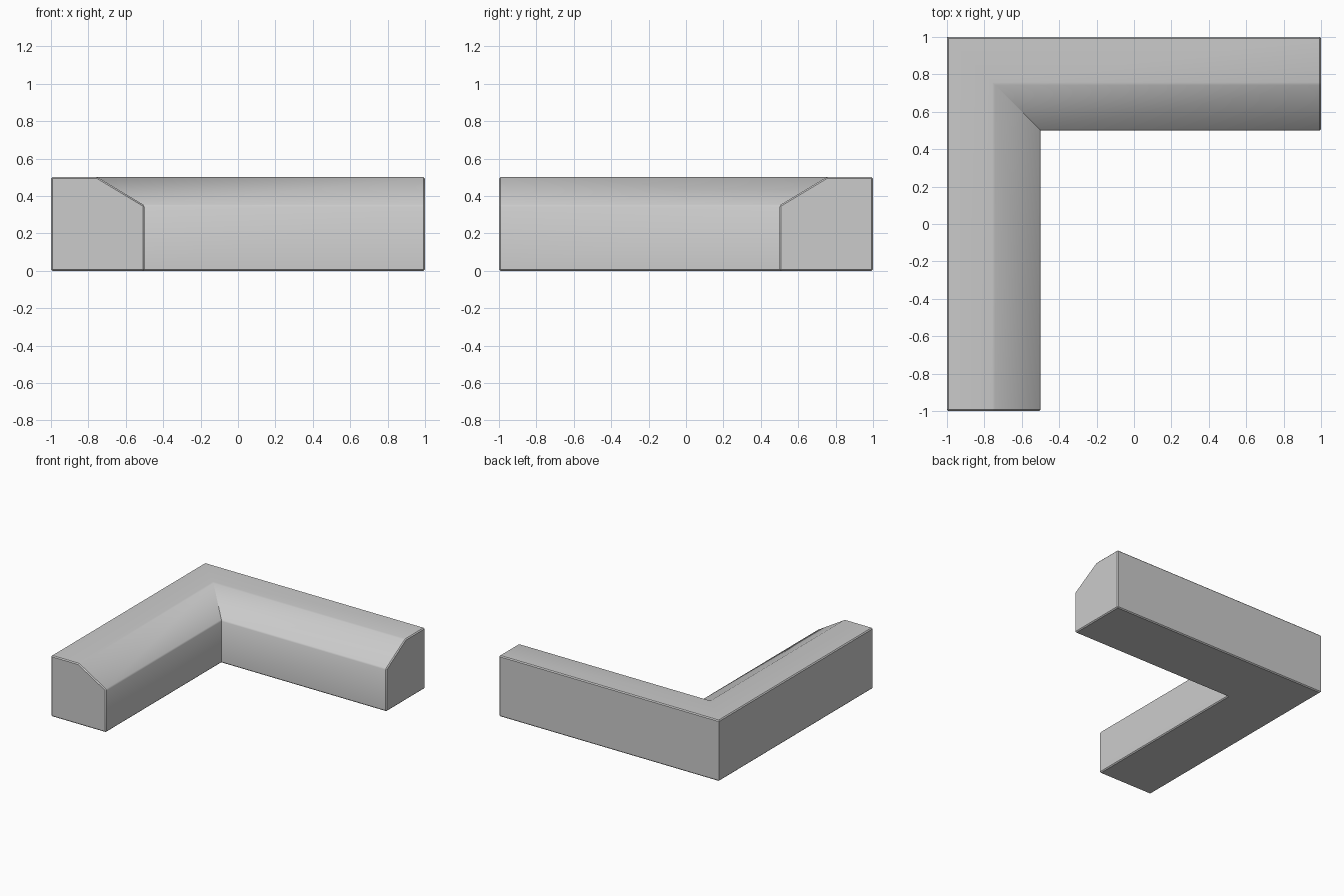
import bpy, bmesh

if "Cube" in bpy.data.objects:
    bpy.data.objects.remove(bpy.data.objects["Cube"])

# Chamfered kerb cross-section: (distance in from the outer face, height)
PROFILE = [(0, 0), (0.5, 0), (0.5, 0.35), (0.25, 0.5), (0, 0.5)]

bm = bmesh.new()
# Three stations along the L: front end, mitred corner, right end
stations = [
    lambda d, z: (-1 + d, -1, z),
    lambda d, z: (-1 + d, 1 - d, z),
    lambda d, z: (1, 1 - d, z),
]
rings = [[bm.verts.new(s(d, z)) for d, z in PROFILE] for s in stations]
n = len(PROFILE)
for a, b in zip(rings, rings[1:]):
    for i in range(n):
        j = (i + 1) % n
        bm.faces.new((a[i], a[j], b[j], b[i]))
bm.faces.new(rings[0])
bm.faces.new(rings[-1])
bmesh.ops.recalc_face_normals(bm, faces=bm.faces[:])

# Fine bevel on every edge except those of the mitre joint
mitre = set(rings[1])
edges = [e for e in bm.edges if not all(v in mitre for v in e.verts)]
bmesh.ops.bevel(bm, geom=edges, offset=0.008, offset_type='OFFSET',
                segments=1, affect='EDGES', clamp_overlap=True)

mesh = bpy.data.meshes.new("corner_kerb")
bm.to_mesh(mesh)
bm.free()
kerb = bpy.data.objects.new("corner_kerb", mesh)
bpy.context.collection.objects.link(kerb)

# Soft shading over the chamfer, crisp square edges
bpy.context.view_layer.objects.active = kerb
kerb.select_set(True)
bpy.ops.object.shade_smooth_by_angle(angle=0.5236)
